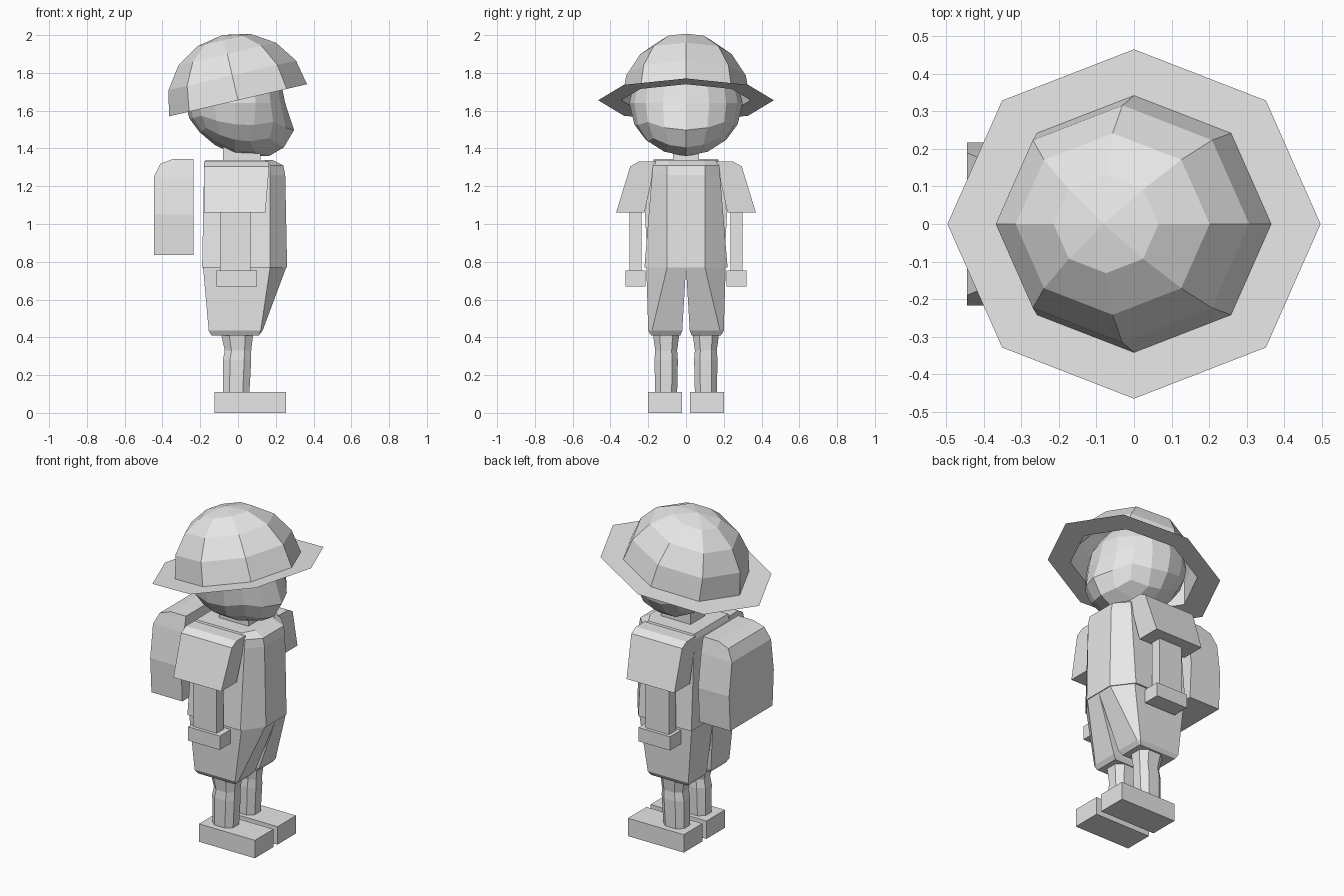
import bpy
import bmesh
from math import radians
from mathutils import Matrix, Vector

default_cube = bpy.data.objects.get("Cube")
if default_cube:
    bpy.data.objects.remove(default_cube)

grey = bpy.data.materials.new("plain grey")
grey.use_nodes = True
grey.diffuse_color = (0.8, 0.8, 0.8, 1)
grey.node_tree.nodes["Principled BSDF"].inputs["Base Color"].default_value = (0.8, 0.8, 0.8, 1)


def finish(name, bm, recalc=True):
    """Turn a bmesh into a named, coloured object."""
    if recalc:
        bmesh.ops.recalc_face_normals(bm, faces=bm.faces)
    mesh = bpy.data.meshes.new(name)
    bm.to_mesh(mesh)
    bm.free()
    mesh.materials.append(grey)
    obj = bpy.data.objects.new(name, mesh)
    bpy.context.collection.objects.link(obj)
    return obj


def loft(name, rings):
    """Skin a stack of equal-length rings and cap both ends."""
    bm = bmesh.new()
    loops = [[bm.verts.new(point) for point in ring] for ring in rings]
    count = len(loops[0])
    for low, high in zip(loops, loops[1:]):
        for i in range(count):
            j = (i + 1) % count
            bm.faces.new((low[i], low[j], high[j], high[i]))
    bm.faces.new(loops[0][::-1])
    bm.faces.new(loops[-1])
    return finish(name, bm)


def rect(x0, x1, y0, y1, z):
    return [(x0, y0, z), (x1, y0, z), (x1, y1, z), (x0, y1, z)]


def box(name, x, y, z):
    return loft(name, [rect(*x, *y, height) for height in z])


def torso_ring(back, side, front, half, panel, z):
    """Flat back and sides with a bevelled front panel."""
    return [(back, -half, z), (side, -half, z), (front, -panel, z),
            (front, panel, z), (side, half, z), (back, half, z)]


def oval_ring(x, y, rx, ry, z):
    """Square with cut corners, used for the legs."""
    k = 0.5
    corners = [(1, -k), (1, k), (k, 1), (-k, 1), (-1, k), (-1, -k), (-k, -1), (k, -1)]
    return [(x + rx * a, y + ry * b, z) for a, b in corners]


# Shirt and neck
loft("shirt", [
    torso_ring(-0.19, 0.17, 0.26, 0.22, 0.1, 0.77),
    torso_ring(-0.18, 0.17, 0.25, 0.18, 0.1, 1.26),
    torso_ring(-0.18, 0.17, 0.24, 0.175, 0.1, 1.31),
    torso_ring(-0.17, 0.14, 0.18, 0.165, 0.09, 1.34),
])
box("neck", (-0.08, 0.12), (-0.07, 0.07), (1.3, 1.42))

# Head: a cube rounded into a ball, with the nose and chin pulled out
bm = bmesh.new()
bmesh.ops.create_cube(bm, size=2)
bmesh.ops.subdivide_edges(bm, edges=bm.edges, cuts=3, use_grid_fill=True)
for v in bm.verts:
    v.co = Vector([(c * radians(45)) / 0.785 if abs(c) == 1 else c * 0.9 for c in v.co])
    v.co.normalize()
    x, y, z = v.co
    v.co = Vector((0.265 * x - 0.015, 0.3 * y, 0.275 * z + 1.64))
    if z < 0:
        v.co.z += 0.08 * x * z
        if x > 0.4 and z < -0.3:
            v.co.x += 0.07 * (1 - abs(y))
finish("head", bm)

# Hat: open faceted dome and a flat brim, tipped back together
tilt = Matrix.Translation((0, 0, 1.655)) @ Matrix.Rotation(radians(-13.1), 4, "Y")
bm = bmesh.new()
bmesh.ops.create_uvsphere(bm, u_segments=8, v_segments=8, radius=1)
bmesh.ops.delete(bm, geom=[v for v in bm.verts if v.co.z < -0.01], context="VERTS")
bmesh.ops.transform(bm, matrix=tilt @ Matrix.Diagonal((0.375, 0.342, 0.355, 1)), verts=bm.verts)
finish("hat_crown", bm, recalc=False)

bm = bmesh.new()
loops = []
for rx, ry in ((0.375, 0.342), (0.51, 0.465)):
    circle = bmesh.ops.create_circle(bm, segments=8, radius=1)["verts"]
    bmesh.ops.transform(bm, matrix=tilt @ Matrix.Diagonal((rx, ry, 1, 1)), verts=circle)
    loops.append(circle)
inner, outer = loops
for i in range(8):
    j = (i + 1) % 8
    face = bm.faces.new((inner[i], outer[i], outer[j], inner[j]))
    face.normal_update()
    if face.normal.z < 0:
        face.normal_flip()
finish("hat_brim", bm, recalc=False)

# Backpack: side outline in x and z, leaning in towards the top
loft("backpack", [
    rect(-0.445, -0.235, -0.205, 0.205, 0.835),
    rect(-0.445, -0.235, -0.217, 0.217, 1.05),
    rect(-0.445, -0.235, -0.19, 0.19, 1.25),
    rect(-0.41, -0.235, -0.175, 0.175, 1.32),
    rect(-0.34, -0.235, -0.17, 0.17, 1.345),
])

# Limbs on both sides
for side, s in (("left", 1), ("right", -1)):
    # Sleeve outline swept from back to front
    outline = [(0.16, 1.33), (0.25, 1.33), (0.295, 1.305), (0.37, 1.06), (0.22, 1.06)]
    loft(side + "_sleeve", [
        [(-0.18, s * y, z) for y, z in outline],
        [(0.165 if z > 1.1 else 0.145, s * y, z) for y, z in outline],
    ])
    box(side + "_arm", (-0.095, 0.065), (s * 0.235, s * 0.3), (0.74, 1.08))
    box(side + "_hand", (-0.115, 0.1), (s * 0.215, s * 0.32), (0.67, 0.755))

    # Shorts leg narrowing from the waist to the hem
    def shorts_ring(back, bend, front, inside, panel, wide, z):
        return [(back, s * inside, z), (front, s * inside, z), (front, s * panel, z),
                (bend, s * wide, z), (back, s * wide, z)]

    loft(side + "_shorts_leg", [
        shorts_ring(-0.14, 0.11, 0.11, 0.03, 0.18, 0.185, 0.41),
        shorts_ring(-0.155, 0.12, 0.13, 0.02, 0.18, 0.2, 0.435),
        shorts_ring(-0.185, 0.17, 0.255, 0, 0.1, 0.21, 0.77),
    ])

    # Bare leg and shoe
    loft(side + "_leg", [
        oval_ring(-0.01, s * 0.105, 0.07, 0.058, 0.1),
        oval_ring(-0.005, s * 0.105, 0.075, 0.062, 0.28),
        oval_ring(0, s * 0.105, 0.07, 0.058, 0.33),
        oval_ring(-0.005, s * 0.105, 0.085, 0.07, 0.42),
    ])
    box(side + "_shoe", (-0.125, 0.255), (s * 0.02, s * 0.2), (0, 0.11))
